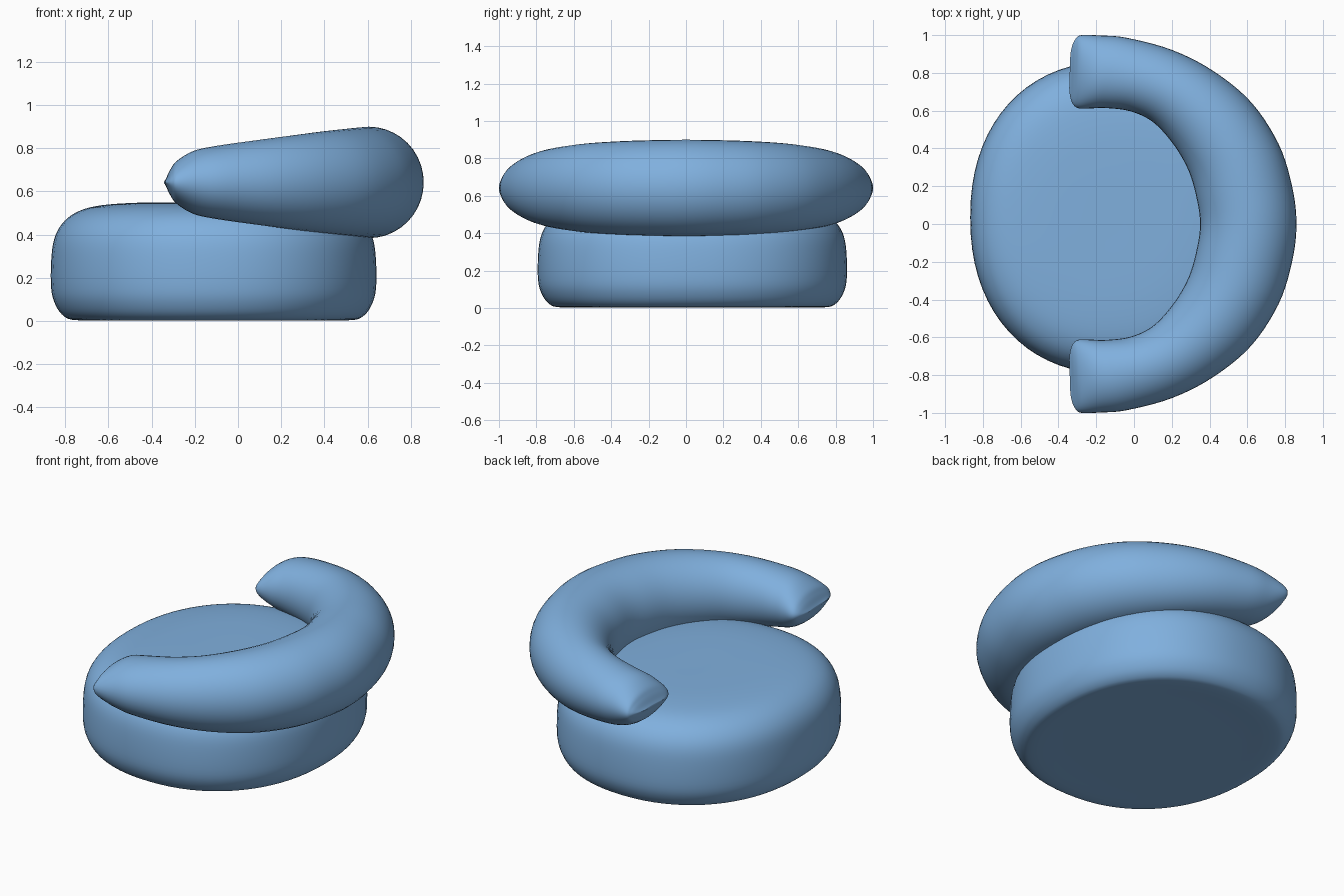
import bpy, bmesh, math
from mathutils import Vector

if "Cube" in bpy.data.objects:
    bpy.data.objects.remove(bpy.data.objects["Cube"])

vinyl = bpy.data.materials.new("blue vinyl")
vinyl.diffuse_color = (0.216, 0.434, 0.73, 1)
vinyl.use_nodes = True
vinyl.node_tree.nodes["Principled BSDF"].inputs["Base Color"].default_value = vinyl.diffuse_color


def spline(pts, sub):
    """Smooth Catmull-Rom curve through tuples of any length."""
    out = []
    for i in range(len(pts) - 1):
        p0, p1, p2 = pts[max(i - 1, 0)], pts[i], pts[i + 1]
        p3 = pts[min(i + 2, len(pts) - 1)]
        for k in range(sub):
            t = k / sub
            out.append(tuple(0.5 * (2 * b + (c - a) * t + (2 * a - 5 * b + 4 * c - d) * t * t
                                    + (3 * b - a - 3 * c + d) * t ** 3)
                             for a, b, c, d in zip(p0, p1, p2, p3)))
    return out + [pts[-1]]


def loft(name, rings):
    """Skin closed rings and cap both ends."""
    bm = bmesh.new()
    loops = [[bm.verts.new(p) for p in r] for r in rings]
    n = len(loops[0])
    for a, b in zip(loops, loops[1:]):
        for i in range(n):
            j = (i + 1) % n
            bm.faces.new((a[i], a[j], b[j], b[i]))
    bm.faces.new(loops[0][::-1])
    bm.faces.new(loops[-1])
    bmesh.ops.recalc_face_normals(bm, faces=bm.faces)
    for f in bm.faces:
        f.smooth = True
    me = bpy.data.meshes.new(name)
    bm.to_mesh(me)
    bm.free()
    me.materials.append(vinyl)
    ob = bpy.data.objects.new(name, me)
    bpy.context.collection.objects.link(ob)
    return ob


def sgn_pow(v, e):
    return math.copysign(abs(v) ** e, v)


# Puffy seat: superellipse rings following an (inset, height) profile
profile = [(0.7, .01), (0.3, .006), (0.12, .004), (0.06, .022), (0.02, .075), (0, .15), (0, .28),
           (.014, .38), (.05, .45), (.11, .50), (.2, .531), (.35, .546), (.55, .55), (.72, .55)]
rings = []
for inset, z in spline(profile, 4):
    ring = []
    for k in range(72):
        a = 2 * math.pi * k / 72
        ring.append((-.113 + (.752 - inset) * sgn_pow(math.cos(a), 2 / 2.2),
                     .034 + (.825 - inset) * sgn_pow(math.sin(a), 2 / 2.2), z))
    rings.append(ring)
loft("seat", rings)

# Curved backrest tube: inner x, y, outer x, y, half height (one half, mirrored)
half = [(.35, 0, .86, 0, .258), (.333, .13, .837, .2, .256), (.29, .28, .765, .425, .25),
        (.21, .42, .62, .645, .238), (.10, .54, .42, .81, .218), (-.02, .597, .2, .922, .196),
        (-.15, .614, -.04, .986, .17), (-.23, .612, -.18, .998, .146),
        (-.29, .612, -.275, 1.0, .1), (-.32, .63, -.305, .985, .06),
        (-.337, .67, -.325, .95, .02), (-.343, .72, -.337, .90, .004)]
full = [(a, -b, c, -d, h) for a, b, c, d, h in half[:0:-1]] + half
rings = []
for ix, iy, ox, oy, h in spline(full, 5):
    inner, outer = Vector((ix, iy, .642)), Vector((ox, oy, .642))
    mid, side = (inner + outer) / 2, (outer - inner) / 2
    rings.append([mid + side * math.cos(2 * math.pi * k / 40)
                  + Vector((0, 0, h * math.sin(2 * math.pi * k / 40))) for k in range(40)])
loft("backrest", rings)
